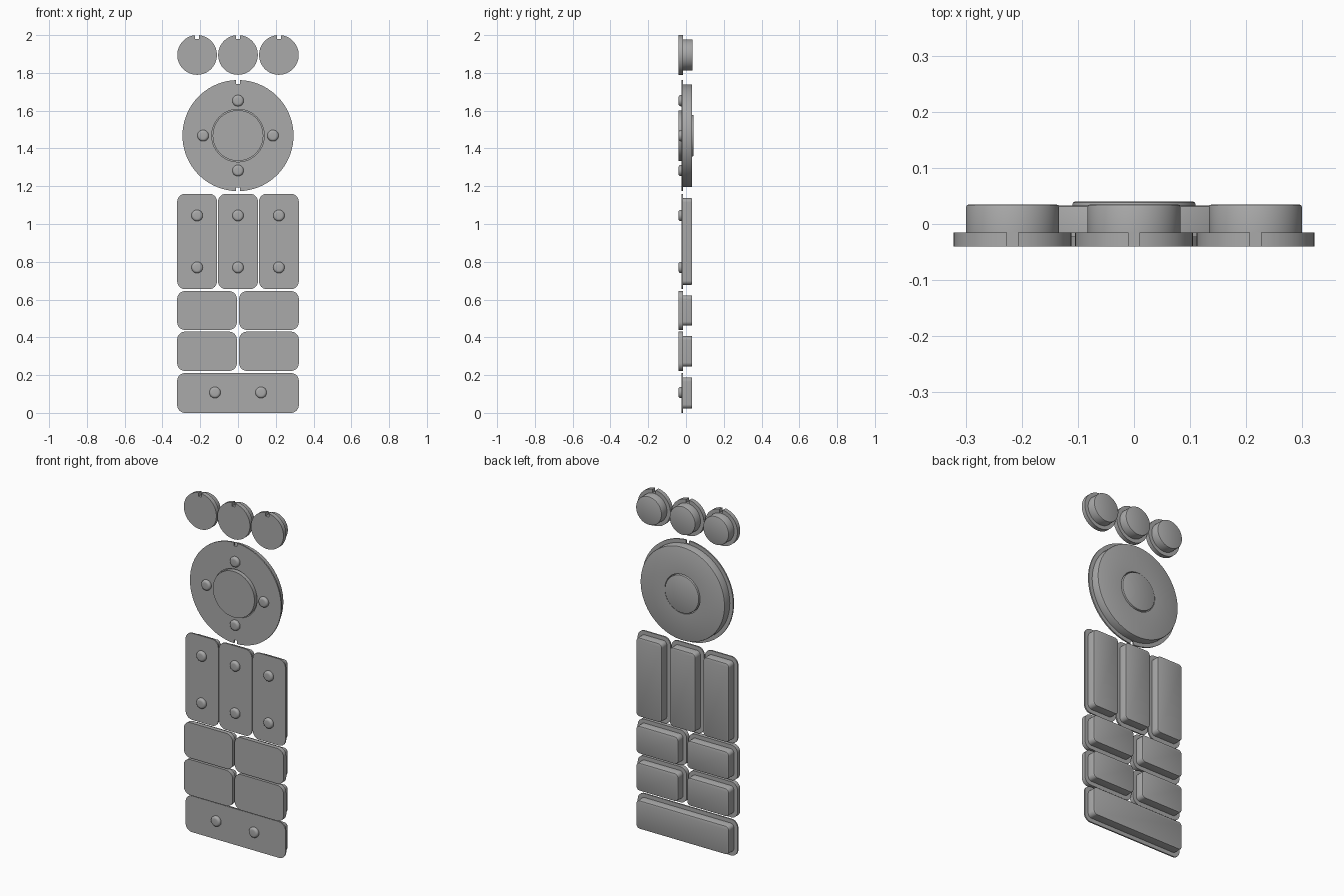
import bpy, bmesh, math

if "Cube" in bpy.data.objects:
    bpy.data.objects.remove(bpy.data.objects["Cube"])

grey = bpy.data.materials.new("rubber grey")
grey.diffuse_color = (0.40, 0.40, 0.40, 1)
grey.use_nodes = True
grey.node_tree.nodes["Principled BSDF"].inputs["Base Color"].default_value = grey.diffuse_color

FRONT, STEP, BACK = -0.040, -0.015, 0.035   # raised face, flange back, body back
THIN = -0.023                               # front of the thin flanges


def rounded(cx, cz, w, h, r, seg=10):
    """Rounded rectangle outline in the XZ plane."""
    pts = []
    for k, (sx, sz) in enumerate([(1, 1), (-1, 1), (-1, -1), (1, -1)]):
        for i in range(seg + 1):
            a = math.pi / 2 * (k + i / seg)
            pts.append((cx + sx * (w / 2 - r) + r * math.cos(a),
                        cz + sz * (h / 2 - r) + r * math.sin(a)))
    return pts


def circle(cx, cz, r, n=64):
    return [(cx + r * math.cos(2 * math.pi * i / n),
             cz + r * math.sin(2 * math.pi * i / n)) for i in range(n)]


def notched(cx, cz, r, notches, depth=0.02, half=0.01, n=72):
    """Circle outline with square slots cut at the top and/or bottom."""
    pts, d = [], math.asin(half / r)
    for k, a0 in enumerate(notches):
        a1 = notches[k + 1] if k + 1 < len(notches) else notches[0] + 2 * math.pi
        m = n // len(notches)
        inner = r - depth
        e = math.asin(half / inner)
        pts.append((cx + inner * math.cos(a0 + e), cz + inner * math.sin(a0 + e)))
        for i in range(m + 1):
            a = a0 + d + (a1 - a0 - 2 * d) * i / m
            pts.append((cx + r * math.cos(a), cz + r * math.sin(a)))
        pts.append((cx + inner * math.cos(a1 - e), cz + inner * math.sin(a1 - e)))
    return pts


def loft(bm, sections, ring=False):
    """Join (outline, y) sections; cap the ends, or close them into a ring."""
    loops = [[bm.verts.new((x, y, z)) for x, z in pts] for pts, y in sections]
    n = len(loops[0])
    pairs = list(zip(loops, loops[1:] + loops[:1]))
    for a, b in pairs if ring else pairs[:-1]:
        for i in range(n):
            j = (i + 1) % n
            bm.faces.new((a[i], a[j], b[j], b[i]))
    if not ring:
        bm.faces.new(loops[0])
        bm.faces.new(loops[-1][::-1])


def finish(bm, name):
    bmesh.ops.recalc_face_normals(bm, faces=bm.faces[:])
    me = bpy.data.meshes.new(name)
    bm.to_mesh(me)
    bm.free()
    me.materials.append(grey)
    ob = bpy.data.objects.new(name, me)
    bpy.context.collection.objects.link(ob)
    bpy.ops.object.select_all(action='DESELECT')
    ob.select_set(True)
    bpy.context.view_layer.objects.active = ob
    bpy.ops.object.shade_smooth_by_angle(angle=math.radians(35))


def body(bm, outline, y0, y1, b=0.005):
    """Plug behind a flange; outline(inset) shrinks toward the rounded back edge."""
    loft(bm, [(outline(0), y0), (outline(0), y1 - b),
              (outline(b * 0.3), y1 - b * 0.3), (outline(b), y1)])


def bump(bm, cx, cz, r=0.03):
    """Low domed stud on a front face."""
    h = THIN - FRONT
    sec = [(circle(cx, cz, r, 32), THIN + 0.002)]
    for i in range(6):
        a = math.pi / 2 * i / 5
        sec.append((circle(cx, cz, r - 0.014 * (1 - math.cos(a)), 32),
                    THIN - h * (0.3 + 0.7 * math.sin(a))))
    loft(bm, sec)


def key(name, x0, x1, z0, z1, front, studs=()):
    """Rectangular key: flange, inset body and optional studs."""
    bm = bmesh.new()
    cx, cz, w, h = (x0 + x1) / 2, (z0 + z1) / 2, x1 - x0, z1 - z0
    flange = rounded(cx, cz, w, h, 0.042)
    loft(bm, [(flange, front), (flange, STEP)])
    body(bm, lambda i: rounded(cx, cz, w - 0.046 - 2 * i, h - 0.046 - 2 * i, 0.022 - i),
         STEP, BACK - 0.002)
    for x, z in studs:
        bump(bm, x, z)
    finish(bm, name)


# Round top keys with a slot in the flange
for label, x in (("left", -0.2165), ("middle", 0), ("right", 0.2165)):
    bm = bmesh.new()
    rim = notched(x, 1.895, 0.105, [math.pi / 2])
    loft(bm, [(rim, FRONT), (rim, STEP)])
    body(bm, lambda i: circle(x, 1.895, 0.083 - i), STEP, BACK)
    finish(bm, "round_key_" + label)

    # Tall keys with two studs each
    key("tall_key_" + label, x - 0.1055, x + 0.1055, 0.655, 1.16, THIN,
        [(x, 1.045), (x, 0.77)])

# Dial: slotted flange and thick ring around an open centre
CZ = 1.468
bm = bmesh.new()
rim = notched(0, CZ, 0.294, [math.pi / 2, 3 * math.pi / 2])


def bore(r):
    """Circle with one point per rim point, for ring-shaped caps."""
    return [(r * x / math.hypot(x, z - CZ), CZ + r * (z - CZ) / math.hypot(x, z - CZ))
            for x, z in rim]


loft(bm, [(rim, THIN), (rim, STEP), (bore(0.139), STEP), (bore(0.139), THIN)], ring=True)
loft(bm, [(bore(0.272), STEP), (bore(0.272), 0.028), (bore(0.2705), 0.0315),
          (bore(0.267), 0.033), (bore(0.114), 0.033), (bore(0.114), STEP)], ring=True)
for x, z in ((0, 0.185), (0, -0.185), (0.185, 0), (-0.185, 0)):
    bump(bm, x, CZ + z)
finish(bm, "dial")

# Centre button of the dial
bm = bmesh.new()
disc = circle(0, CZ, 0.134)
loft(bm, [(disc, FRONT), (disc, STEP)])
body(bm, lambda i: circle(0, CZ, 0.110 - i), STEP, 0.040)
finish(bm, "centre_button")

# Two rows of wide keys
for row, z0, z1 in (("upper", 0.439, 0.645), ("lower", 0.222, 0.430)):
    key(row + "_wide_key_left", -0.322, -0.006, z0, z1, FRONT)
    key(row + "_wide_key_right", 0.006, 0.322, z0, z1, FRONT)

# Bottom bar with two studs
key("bottom_bar", -0.322, 0.322, 0, 0.211, THIN, [(-0.122, 0.108), (0.122, 0.108)])
